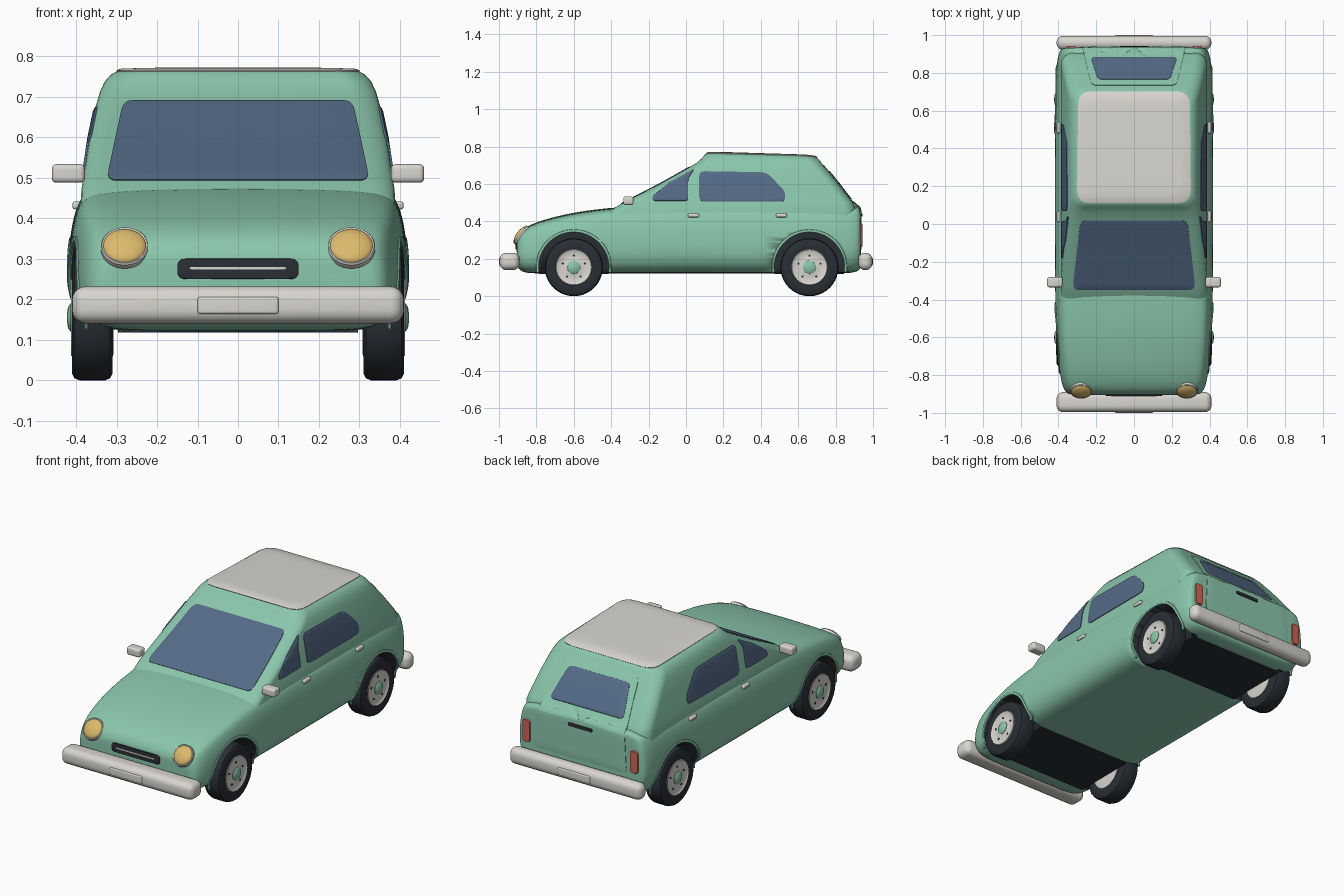
import bpy, bmesh, math
from mathutils import Vector, Matrix
from mathutils.bvhtree import BVHTree

if "Cube" in bpy.data.objects:
    bpy.data.objects.remove(bpy.data.objects["Cube"])


def material(name, rgb):
    m = bpy.data.materials.new(name)
    m.diffuse_color = (*rgb, 1)
    m.use_nodes = True
    m.node_tree.nodes["Principled BSDF"].inputs["Base Color"].default_value = m.diffuse_color
    return m


GREEN = material("mint green", (0.255, 0.57, 0.41))
CREAM = material("warm white", (0.69, 0.67, 0.62))
GLASS = material("blue glass", (0.09, 0.148, 0.245))
DARK = material("charcoal", (0.022, 0.028, 0.035))
AMBER = material("amber", (0.72, 0.49, 0.15))
RED = material("red", (0.62, 0.13, 0.09))


def finish(name, bm, mat, mods=(), angle=35):
    """Turn a bmesh into a smooth-shaded object with baked modifiers."""
    bmesh.ops.recalc_face_normals(bm, faces=bm.faces[:])
    me = bpy.data.meshes.new(name)
    bm.to_mesh(me)
    bm.free()
    ob = bpy.data.objects.new(name, me)
    bpy.context.collection.objects.link(ob)
    me.materials.append(mat)
    for kind, props in mods:
        mod = ob.modifiers.new(kind, kind)
        for k, v in props.items():
            setattr(mod, k, v)
    if mods:
        dg = bpy.context.evaluated_depsgraph_get()
        new = bpy.data.meshes.new_from_object(ob.evaluated_get(dg))
        ob.modifiers.clear()
        ob.data = new
    bpy.ops.object.select_all(action='DESELECT')
    bpy.context.view_layer.objects.active = ob
    ob.select_set(True)
    bpy.ops.object.shade_smooth_by_angle(angle=math.radians(angle))
    return ob


def loft(rings, closed_ends=True):
    bm = bmesh.new()
    vs = [[bm.verts.new(p) for p in r] for r in rings]
    for a, b in zip(vs, vs[1:]):
        for i in range(len(a)):
            j = (i + 1) % len(a)
            bm.faces.new((a[i], a[j], b[j], b[i]))
    if closed_ends:
        bm.faces.new(vs[0])
        bm.faces.new(vs[-1])
    return bm


def box(name, centre, size, mat, r):
    bm = bmesh.new()
    bmesh.ops.create_cube(bm, size=1, matrix=Matrix.Translation(centre) @ Matrix.Diagonal((*size, 1)))
    return finish(name, bm, mat, [('BEVEL', dict(width=r, segments=5))] if r else [])


def lathe(name, profile, mat, s, y, z, n=40):
    """Revolve (x, r) points round the wheel axle."""
    rings = [[(s * x, y + r * math.cos(i * math.tau / n), z + r * math.sin(i * math.tau / n))
              for i in range(n)] for x, r in profile]
    return finish(name, loft(rings), mat)


# lower body: sections along y (y, half width, top, bottom)
def section(y, w, zt, zb):
    h = zt - zb
    half = [(.5 * w, zb), (.88 * w, zb), (.985 * w, zb + .22 * h), (w, zb + .42 * h), (.985 * w, zb + .7 * h),
            (.94 * w, zt - .09 * h), (.87 * w, zt), (.45 * w, zt + .006)]
    return ([(0, y, zb)] + [(x, y, z) for x, z in half] + [(0, y, zt + .008)]
            + [(-x, y, z) for x, z in reversed(half)])


STATIONS = [(-.905, .30, .285, .19), (-.903, .345, .305, .16), (-.885, .368, .34, .135), (-.85, .383, .366, .123),
            (-.78, .397, .397, .122), (-.62, .412, .438, .122), (-.45, .418, .461, .122), (-.30, .42, .474, .122),
            (.3, .422, .475, .122), (.8, .417, .478, .122), (.89, .405, .48, .124), (.922, .392, .477, .135),
            (.933, .378, .466, .15), (.935, .33, .43, .18)]
bm = loft([section(*s) for s in STATIONS])
body = finish("lower_body", bm, GREEN, [('SUBSURF', dict(levels=2, render_levels=2))])

# wheel wells cut in each side, lined with charcoal
WHEEL_Y, WZ, ARCH, WELL_X = (-.60, .66), .155, .188, .296
for wy in WHEEL_Y:
    for s in (1, -1):
        bm = bmesh.new()
        bmesh.ops.create_cone(bm, cap_ends=True, segments=64, radius1=ARCH, radius2=ARCH, depth=.3,
                              matrix=Matrix.Translation((s * (WELL_X + .15), wy, WZ))
                              @ Matrix.Rotation(math.pi / 2, 4, 'Y'))
        cutter = finish("well_cutter", bm, DARK)
        mod = body.modifiers.new("well", 'BOOLEAN')
        mod.operation, mod.solver, mod.object = 'DIFFERENCE', 'EXACT', cutter
        dg = bpy.context.evaluated_depsgraph_get()
        new = bpy.data.meshes.new_from_object(body.evaluated_get(dg))
        body.modifiers.clear()
        body.data = new
        bpy.data.objects.remove(cutter)
    # dark floor panel between the wheels
    box("underside_panel", (0, wy, .1215), (2 * WELL_X, 2 * ARCH - .004, .007), DARK, 0)
body.data.materials.clear()
body.data.materials.append(GREEN)
body.data.materials.append(DARK)
for p in body.data.polygons:
    c = p.center
    near = min(math.hypot(c.y - wy, c.z - WZ) for wy in WHEEL_Y)
    lining = abs(p.normal.x) < .3 and abs(p.normal.z) < 1.1 and not p.normal.z < -.99 or abs(c.x) < WELL_X + .004
    top = p.normal.z < -.99 and c.z > .2
    p.material_index = int(near < ARCH + .002 and (lining or top) and c.z > .124)


# cabin: rounded rectangles stacked in z (z, front, rear, half width)
def plan_ring(z, yf, yr, w, r=.065, n=6):
    out = []
    for cx, cy, a0 in ((w - r, yr - r, 0), (r - w, yr - r, 90), (r - w, yf + r, 180), (w - r, yf + r, 270)):
        for i in range(n + 1):
            a = math.radians(a0 + 90 * i / n)
            y = cy + r * math.sin(a)
            drop = max(0, z - .66) * .3 * (y - .3)
            out.append((cx + r * math.cos(a), y, z - drop))
    return out


LEVELS = [(.43, -.44, .905, .388), (.47, -.385, .907, .387), (.50, -.335, .892, .382), (.60, -.14, .815, .367),
          (.68, .005, .752, .350), (.71, .058, .73, .341), (.735, .087, .715, .329), (.752, .10, .70, .313),
          (.760, .115, .685, .297), (.763, .14, .66, .27)]
cabin = finish("cabin", loft([plan_ring(*l) for l in LEVELS]), GREEN)

# combined surface that plates are laid onto
verts, polys = [], []
for ob in (body, cabin):
    k = len(verts)
    verts += [v.co.copy() for v in ob.data.vertices]
    polys += [[k + i for i in p.vertices] for p in ob.data.polygons]
surface = BVHTree.FromPolygons(verts, polys)


def lay(axis, s, a, b):
    start = [a, b]
    start.insert(axis, 2 * s)
    d = Vector((0, 0, 0))
    d[axis] = -s
    hit, n, _, _ = surface.ray_cast(Vector(start), d)
    if hit is None:
        start[axis] = .4 * s
        hit, n, _, _ = surface.find_nearest(Vector(start))
    return hit, (-n if n.dot(d) > 0 else n)


def plate(name, pts, axis, s, mat, off=.005, r=.02):
    """Thin plate with rounded outline, projected along an axis onto the car."""
    P = [Vector(p) for p in pts]
    outline = []
    for i, p in enumerate(P):
        a, b = P[i - 1] - p, P[(i + 1) % len(P)] - p
        pa = p + a.normalized() * min(r, a.length * .45)
        pb = p + b.normalized() * min(r, b.length * .45)
        for t in (0, .25, .5, .75, 1):
            outline.append((1 - t) ** 2 * pa + 2 * t * (1 - t) * p + t * t * pb)
        nxt, c = P[(i + 1) % len(P)], P[i] - P[(i + 1) % len(P)]
        end = nxt + c.normalized() * min(r, c.length * .45)
        k = int((end - pb).length / .03)
        outline += [pb.lerp(end, j / (k + 1)) for j in range(1, k + 1)]
    mid = sum(P, Vector((0, 0))) / len(P)
    rings = []
    for f, o in ((1, -.003), (1, off * .7), (.97, off), (.8, off), (.6, off), (.4, off), (.2, off), (.03, off)):
        ring = []
        for q in outline:
            hit, n = lay(axis, s, *(mid + (q - mid) * f))
            ring.append(hit + n * o)
        rings.append(ring)
    bm = loft(rings, False)
    bm.verts.ensure_lookup_table()
    bm.faces.new(bm.verts[-len(outline):])
    return finish(name, bm, mat, angle=50)


def mirror_pts(half):
    return half + [(-x, z) for x, z in reversed(half)]


# glass, roof panel, hatch, grille
plate("windshield", mirror_pts([(.325, .493), (.283, .69)]), 1, -1, GLASS, .004, .025)
plate("roof_panel", mirror_pts([(.30, .11), (.295, .70)]), 2, 1, CREAM, .005, .07)
plate("hatch", mirror_pts([(.285, .25), (.275, .44), (.225, .70)]), 1, 1, GREEN, .004, .03)
plate("rear_window", mirror_pts([(.23, .515), (.19, .665)]), 1, 1, GLASS, .008, .025)
plate("hatch_handle", mirror_pts([(.075, .425), (.075, .443)]), 1, 1, DARK, .009, .008)
plate("grille", mirror_pts([(.15, .25), (.15, .30)]), 1, -1, DARK, .006, .02)
plate("grille_bar", mirror_pts([(.12, .273), (.12, .280)]), 1, -1, CREAM, .009, .004)

for s, side in ((1, "right"), (-1, "left")):
    plate(side + "_quarter_window", [(-.18, .51), (-.18, .535), (-.09, .605), (.045, .68), (.012, .63), (.012, .51)],
          0, s, GLASS, .005, .015)
    plate(side + "_side_window", [(.07, .505), (.07, .668), (.43, .662), (.53, .56), (.53, .505)], 0, s, GLASS, .005, .03)
    plate(side + "_tail_light", [(s * .312, .265), (s * .357, .265), (s * .357, .388), (s * .312, .388)],
          1, 1, RED, .009, .015)
    box(side + "_mirror", (s * .419, -.308, .511), (.082, .054, .046), CREAM, .012)
    for y in (.04, .51):
        box(side + "_door_handle", (s * .398, y, .432), (.022, .06, .02), CREAM, .007)

    # headlight: domed lens in a ring, tilted back
    tilt = Matrix.Translation((s * .28, -.885, .33)) @ Matrix.Rotation(math.radians(52), 4, 'X')
    bm = bmesh.new()
    bmesh.ops.create_uvsphere(bm, u_segments=32, v_segments=16, radius=1,
                              matrix=tilt @ Matrix.Diagonal((.054, .053, .02, 1)))
    finish(side + "_headlight", bm, AMBER)
    prof = [(.050, -.012), (.059, -.012), (.059, .002), (.056, .006), (.051, .004)]
    rings = [[tilt @ Vector((r * math.cos(i * math.tau / 36), r * math.sin(i * math.tau / 36), h))
              for i in range(36)] for r, h in prof]
    finish(side + "_headlight_ring", loft(rings, False), CREAM)

    for wy, end in zip(WHEEL_Y, ("front", "rear")):
        tag = f"{end}_{side}_"
        # wheel: tyre, rim, hub cap and bolts
        lathe(tag + "tyre", [(.315, .085), (.31, .10), (.31, .138), (.316, .15), (.328, .155), (.392, .155),
                             (.404, .15), (.41, .138), (.41, .10), (.405, .085)], DARK, s, wy, WZ)
        lathe(tag + "rim", [(.307, .02), (.307, .085), (.309, .096), (.405, .100), (.412, .094), (.407, .086),
                            (.407, .05), (.411, .035), (.411, .01)], CREAM, s, wy, WZ)
        lathe(tag + "hub_cap", [(.40, .036), (.414, .035), (.420, .026), (.423, .005)], GREEN, s, wy, WZ)
        for i in range(5):
            a = math.radians(90 + 72 * i)
            lathe(tag + "bolt", [(.40, .006), (.4095, .006), (.4095, .001)], DARK, s,
                  wy + .062 * math.cos(a), WZ + .062 * math.sin(a), 10)
        # slim arch flare following the body side
        rings = []
        for i in range(33):
            a = math.radians(-8 + 196 * i / 32)
            c, n = math.cos(a), math.sin(a)
            hit, _ = lay(0, s, wy + .197 * c, WZ + .197 * n)
            x = max(abs(hit.x), .375)
            rings.append([(s * (x + .006 * math.sin(t)), wy + (.194 + .008 * math.cos(t)) * c,
                           WZ + (.194 + .008 * math.cos(t)) * n) for t in [k * math.tau / 10 for k in range(10)]])
        finish(tag + "arch", loft(rings), GREEN)

# bumpers and number plates
for s, end, inner in ((-1, "front", .89), (1, "rear", .922)):
    box(end + "_bumper", (0, s * (inner + .996) / 2, .186), (.82, .996 - inner, .092), CREAM, .034)
    box(end + "_number_plate", (0, s * .99, .185), (.20, .02, .042), CREAM, .006)
